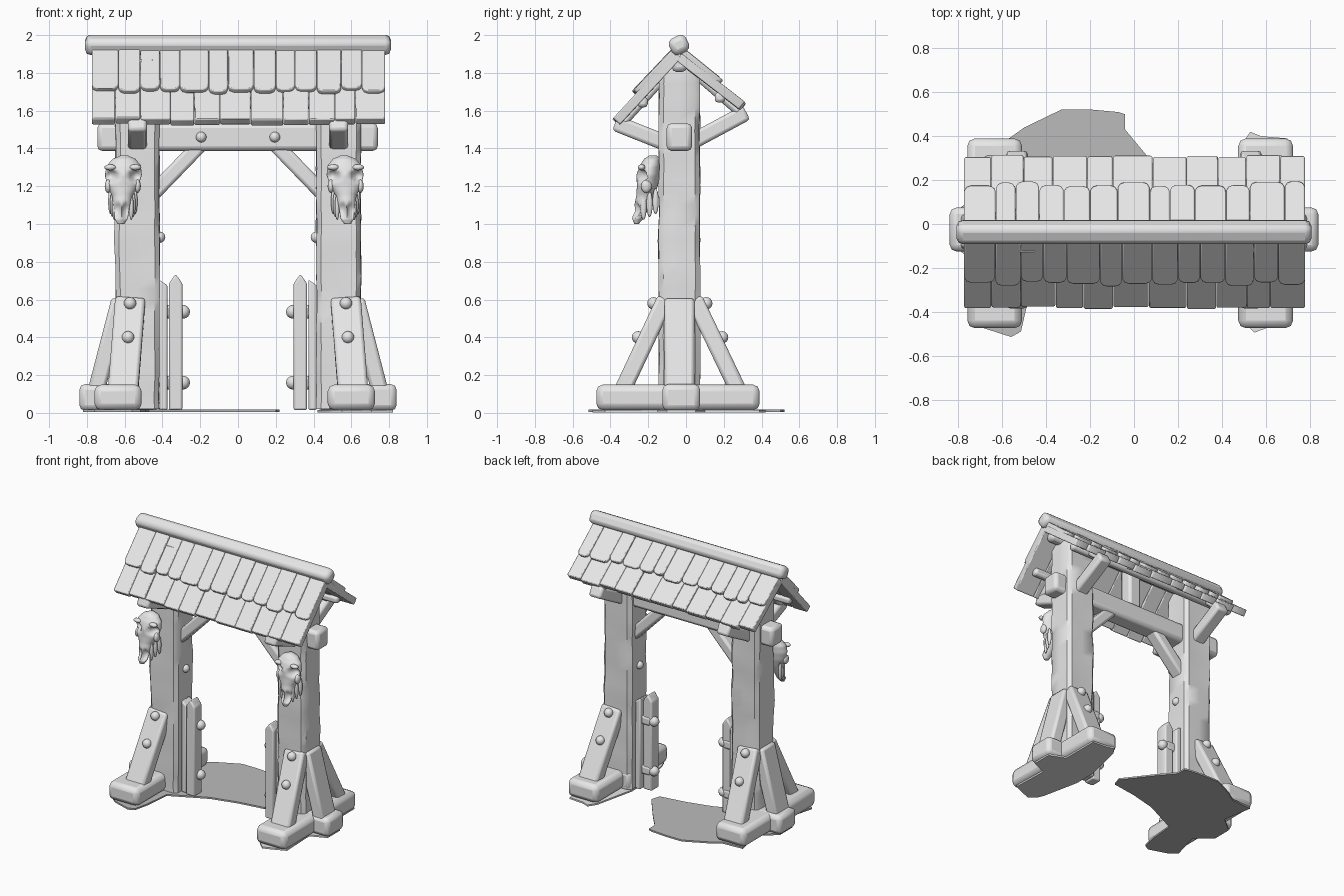
import bpy, bmesh, math, random
from mathutils import Vector, noise

if "Cube" in bpy.data.objects:
    bpy.data.objects.remove(bpy.data.objects["Cube"])

random.seed(4)
V = Vector
X, Y, Z = V((1, 0, 0)), V((0, 1, 0)), V((0, 0, 1))
CY = -0.035  # y of the post line


def material(name, v):
    m = bpy.data.materials.new(name)
    m.diffuse_color = (v, v, v, 1)
    m.use_nodes = True
    m.node_tree.nodes["Principled BSDF"].inputs["Base Color"].default_value = m.diffuse_color
    return m


GREY = material("pale_grey", 0.8)
DARK = material("ground_grey", 0.5)


def finish(name, bm, bevel=0.0, mat=GREY, angle=40):
    bmesh.ops.recalc_face_normals(bm, faces=bm.faces)
    me = bpy.data.meshes.new(name)
    bm.to_mesh(me)
    bm.free()
    ob = bpy.data.objects.new(name, me)
    bpy.context.collection.objects.link(ob)
    me.materials.append(mat)
    bpy.ops.object.select_all(action='DESELECT')
    bpy.context.view_layer.objects.active = ob
    ob.select_set(True)
    bpy.ops.object.shade_smooth_by_angle(angle=math.radians(angle))
    if bevel:
        b = ob.modifiers.new("worn_edges", 'BEVEL')
        b.width, b.segments, b.limit_method = bevel, 2, 'ANGLE'
    return ob


def prism(name, pts, origin, u, v, thick, bevel=0.0, mat=GREY):
    """Flat outline in the u/v plane, thickened evenly about it."""
    bm = bmesh.new()
    n = u.cross(v).normalized()
    lo, hi = [[bm.verts.new(V(origin) + u * a + v * b + n * s) for a, b in pts]
              for s in (-thick / 2, thick / 2)]
    bm.faces.new(lo)
    bm.faces.new(hi)
    for i in range(len(pts)):
        j = (i + 1) % len(pts)
        bm.faces.new((lo[i], lo[j], hi[j], hi[i]))
    return finish(name, bm, bevel, mat)


def beam(name, p, q, side, w, t, bevel=0.018):
    """Straight timber from p to q, w wide along side and t deep."""
    p, q = V(p), V(q)
    d = (q - p).normalized()
    s = (side - d * side.dot(d)).normalized()
    L = (q - p).length
    return prism(name, [(-w/2, 0), (w/2, 0), (w/2, L), (-w/2, L)], p, s, d, t, bevel)


def dome(name, loc, r, scale=(1, 1, 1)):
    bm = bmesh.new()
    bmesh.ops.create_uvsphere(bm, u_segments=12, v_segments=8, radius=r)
    for v in bm.verts:
        v.co = V(loc) + V([a * b for a, b in zip(v.co, scale)])
    return finish(name, bm, angle=80)


def post(name, x):
    """Square post with chamfered corners and hewn unevenness."""
    bm = bmesh.new()
    rings = []
    a, b, c = 0.117, 0.108, 0.025
    shape = [(-a+c, -b), (0, -b), (a-c, -b), (a, -b+c), (a, 0), (a, b-c),
             (a-c, b), (0, b), (-a+c, b), (-a, b-c), (-a, 0), (-a, -b+c)]
    for i in range(30):
        z = 0.02 + 1.85 * i / 29
        ring = []
        for px, py in shape:
            k = 1 + 0.07 * noise.noise(V((px * 9 + x * 7, py * 9, z * 6)))
            k *= 0.85 if z > 1.85 else 1
            ring.append(bm.verts.new((x + px * k, CY + py * k, z)))
        rings.append(ring)
    for r0, r1 in zip(rings, rings[1:]):
        for i in range(12):
            bm.faces.new((r0[i], r0[(i+1) % 12], r1[(i+1) % 12], r1[i]))
    bm.faces.new(rings[0])
    bm.faces.new(rings[-1])
    finish(name, bm)


def skull(name, x0, m):
    """Long animal skull hung nose down: lofted rings with pushed-in sockets."""
    prof = [(1.0, .018, -.262, .012), (1.03, .036, -.255, .03), (1.09, .042, -.235, .04),
            (1.15, .055, -.215, .048), (1.2, .082, -.205, .055), (1.26, .098, -.2, .062),
            (1.31, .09, -.19, .055), (1.345, .06, -.18, .042), (1.362, .02, -.175, .02)]
    bm = bmesh.new()
    rings = []
    N, S = 32, 5
    for k in range((len(prof) - 1) * S + 1):
        i = min(k // S, len(prof) - 2)
        f = k / S - i
        z, w, yc, d = [p + (q - p) * f for p, q in zip(prof[i], prof[i+1])]
        ring = []
        for j in range(N):
            t = 2 * math.pi * j / N
            p = V((w * math.cos(t), yc + d * math.sin(t), z))
            if math.sin(t) < 0.1:
                for ex, ez, r, dep in ((.062, 1.255, .036, .05), (.02, 1.07, .024, .03)):
                    e = math.hypot(abs(p.x) - ex, (z - ez) * (1 if r > .03 else .5))
                    if e < r:
                        p.y += dep * (1 - (e / r) ** 2)
            ring.append(bm.verts.new((x0 + m * (p.x + (1.2 - z) * 0.05), p.y, z)))
        rings.append(ring)
    for r0, r1 in zip(rings, rings[1:]):
        for j in range(N):
            bm.faces.new((r0[j], r0[(j+1) % N], r1[(j+1) % N], r1[j]))
    bm.faces.new(rings[0])
    bm.faces.new(rings[-1])
    finish(name, bm, angle=70)
    for s in (-1, 1):
        dome(name + "_brow", (x0 + s * .066, -.235, 1.3), .02, (1.6, 1, .8))
        dome(name + "_cheek", (x0 + s * .078, -.21, 1.2), .022, (.8, 1.3, 1.6))
        for k in range(3):  # ragged teeth and jaw points
            dome(name + "_jaw", (x0 + s * (.045 + .01 * k), -.225 + .032 * k, 1.09 + .015 * k),
                 .018, (.7, .9, 3.8))


# Twin side frames, mirrored across x
for m, side in ((-1, "left"), (1, "right")):
    px = m * 0.533
    fx = -0.635 if m < 0 else 0.6
    post(side + "_post", px)
    # ground sills
    beam(side + "_long_sill", (fx, -0.475, .082), (fx, 0.39, .082), X, 0.25, 0.135, 0.035)
    beam(side + "_cross_sill", (m*0.42, CY+.01, .082), (m*0.84, CY+.01, .082), Y, 0.2, 0.14, 0.03)
    # leaning braces with bolts
    for y0, y1, end in ((-.345, -.11, "front"), (.285, .045, "back")):
        beam(f"{side}_{end}_brace", (m*.61, y0, .1), (m*.57, y1, .6), X, .16, .09)
        out = -1 if y0 < 0 else 1
        for z, f in ((.58, .95), (.4, .6)):
            dome(f"{side}_{end}_bolt", (m*(.6-.03*f), y0+(y1-y0)*f + out*.05, z), .033)
        # arms holding up the eaves
        ye, ze = (-.375, 1.535) if out < 0 else (.32, 1.59)
        beam(f"{side}_{end}_eave_arm", (px, CY, 1.4), (px, ye, ze), X, .1, .085)
        beam(f"{side}_{end}_rafter", (px, CY, 1.87), (px, ye*.9, ze+.0), X, .1, .05)
    beam(side + "_outer_brace", (m*.755, CY, .1), (m*.625, CY, .6), Y, .16, .09)
    # knee brace to the crossbeam
    beam(side + "_knee_brace", (m*.47, CY, 1.14), (m*.19, CY, 1.43), Y, .1, .08)
    # fence stub: pointed stake, plank and rails
    w, h = .036, .72
    prism(side + "_stake", [(-w, 0), (w, 0), (w, h-.05), (0, h), (-w, h-.05)],
          (m*.33, CY-.02, .015), X, Z, .09, .01)
    prism(side + "_fence_plank", [(-.022, 0), (.022, 0), (.022, .66), (-.022, .69)],
          (m*.395, CY, .015), X, Z, .1, .01)
    for z in (.16, .535):
        beam(side + "_fence_rail", (m*.45, CY, z), (m*.3, CY, z), Y, .06, .07)
        dome(side + "_rail_knob", (m*.29, CY, z), .036)
    dome(side + "_beam_bolt", (m*.195, -.102, 1.46), .028)
    dome(side + "_post_knob", (m*.415, CY, .93), .03)
    skull(side + "_skull", -0.61 if m < 0 else 0.57, m)

# Crossbeam, king post and roof timbers
beam("crossbeam", (-.745, CY, 1.46), (.74, CY, 1.46), Y, .135, .145, .025)
beam("king_post", (0, CY, 1.5), (0, CY, 1.87), X, .1, .1)
beam("ridge_log", (-.74, CY, 1.845), (.74, CY, 1.845), Y, .08, .08, .025)
beam("ridge_cap", (-.81, -.037, 1.948), (.81, -.037, 1.948), V((0, 1, .5)), .1, .095, .03)
beam("front_purlin", (-.72, -.23, 1.645), (.72, -.23, 1.645), Y, .055, .055)
beam("back_purlin", (-.72, .18, 1.67), (.72, .18, 1.67), Y, .055, .055)


def shingles(name, top, bottom, thick, count, ragged, rnd):
    """Row of boards running from the ridge down to an eave line."""
    top, bottom = V((0, *top)), V((0, *bottom))
    down = (bottom - top).normalized()
    nrm = X.cross(down)
    if nrm.z < 0:
        nrm = -nrm
    cuts = [-.775 + 1.555 * (i + (random.uniform(-.22, .22) if 0 < i < count else 0)) / count
            for i in range(count + 1)]
    for a, b in zip(cuts, cuts[1:]):
        L = (bottom - top).length + random.uniform(-ragged, ragged)
        w, c = (b - a) / 2 - .001, min(rnd, (b - a) / 3)
        pts = [(-w, 0), (w, 0), (w, L-c), (w-c*.3, L-c*.3), (w-c, L),
               (-w+c, L), (-w+c*.3, L-c*.3), (-w, L-c)]
        o = top + X * (a + b) / 2 - nrm * (thick / 2 + random.uniform(0, .008))
        prism(name, pts, o, X, down, thick, .006)


# Two overlapping shingle courses on each slope
shingles("front_lower_shingle", (-.06, 1.915), (-.387, 1.56), .05, 11, .008, .008)
shingles("front_upper_shingle", (-.05, 1.955), (-.278, 1.715), .032, 13, .014, .03)
shingles("back_lower_shingle", (-.02, 1.905), (.315, 1.645), .05, 11, .008, .008)
shingles("back_upper_shingle", (-.02, 1.94), (.188, 1.772), .032, 13, .014, .03)

# Thin ground patches
prism("path_patch", [(-.76, -.42), (-.7, -.47), (-.56, -.515), (-.515, -.49), (-.49, -.38),
      (-.47, -.18), (-.2, -.05), (.0, .0), (.2, .03), (.22, .1), (.06, .31), (-.04, .43),
      (-.04, .5), (-.07, .51), (-.2, .522), (-.33, .522), (-.5, .44), (-.57, .39), (-.74, .38),
      (-.7, .15), (-.82, .05), (-.82, -.1), (-.7, -.2)], (0, 0, .012), X, Y, .012, mat=DARK)
prism("foot_patch", [(.48, -.4), (.5, -.45), (.55, -.495), (.64, -.46), (.71, -.43), (.7, -.15),
      (.82, -.1), (.82, .05), (.7, .1), (.7, .39), (.58, .4), (.53, .42), (.49, .36),
      (.42, .05), (.42, -.12)], (0, 0, .008), X, Y, .012)
